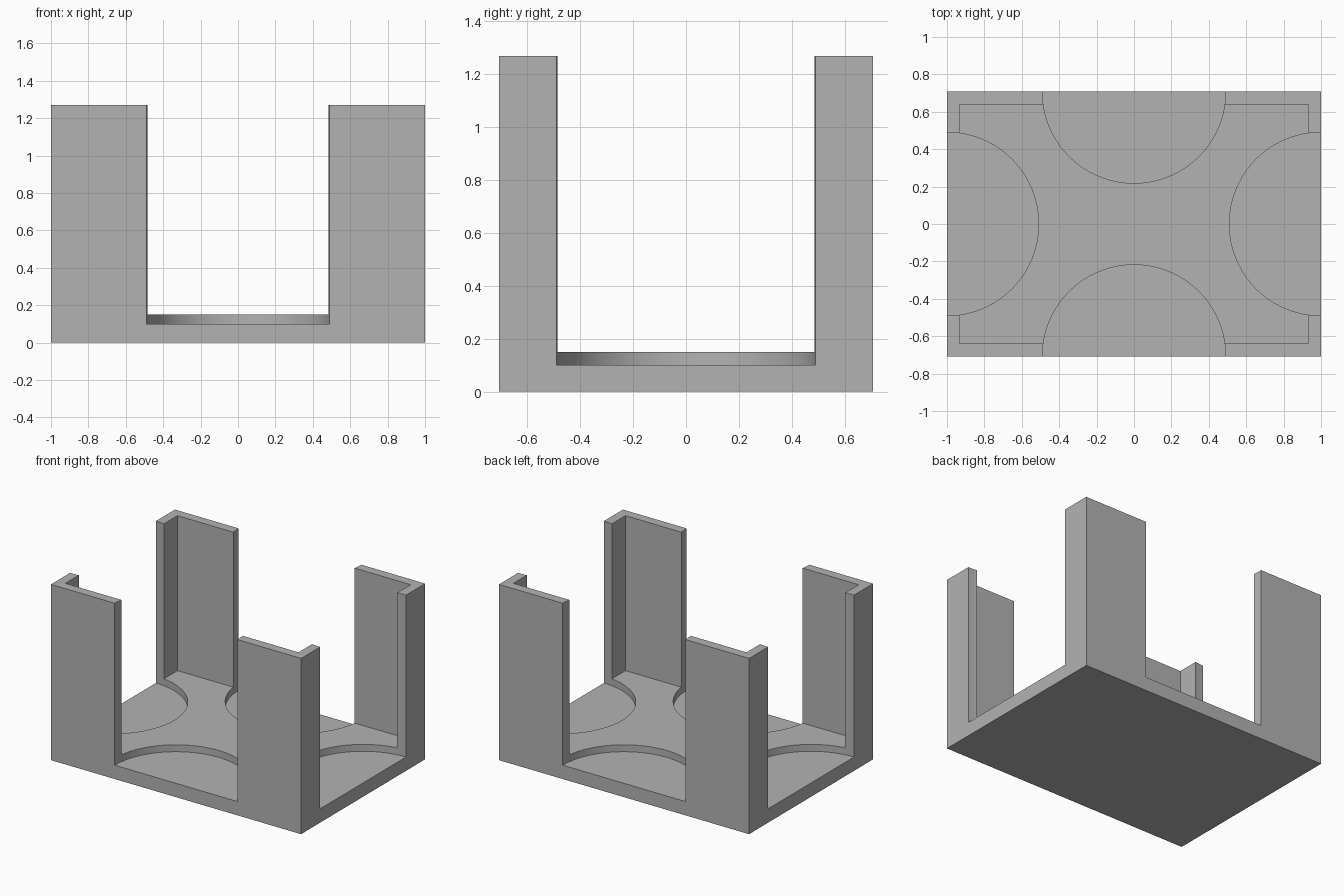
import bpy

default = bpy.data.objects.get("Cube")
if default:
    bpy.data.objects.remove(default, do_unlink=True)

HALF_X, HALF_Y, HEIGHT = 1.0, 0.708, 1.27
WALL, FLOOR, RECESS, RADIUS = 0.068, 0.15, 0.10, 0.49

grey = bpy.data.materials.new("plain grey")
grey.use_nodes = True
colour = (0.45, 0.45, 0.45, 1)
grey.diffuse_color = colour
grey.node_tree.nodes["Principled BSDF"].inputs["Base Color"].default_value = colour


def finish(name):
    obj = bpy.context.object
    obj.name = name
    obj.data.materials.append(grey)
    bpy.ops.object.transform_apply(location=False, rotation=False, scale=True)
    return obj


def box(name, half_x, half_y, z0, z1):
    bpy.ops.mesh.primitive_cube_add(size=2, location=(0, 0, (z0 + z1) / 2))
    bpy.context.object.scale = (half_x, half_y, (z1 - z0) / 2)
    return finish(name)


def cut(target, cutter):
    cutter.hide_render = True
    mod = target.modifiers.new("cut", 'BOOLEAN')
    mod.operation = 'DIFFERENCE'
    mod.solver = 'EXACT'
    mod.object = cutter
    bpy.context.view_layer.objects.active = target
    bpy.ops.object.modifier_apply(modifier=mod.name)
    bpy.data.objects.remove(cutter, do_unlink=True)


# Solid tray block, hollowed by a rectangular pocket
tray = box("card_tray", HALF_X, HALF_Y, 0, HEIGHT)
cut(tray, box("pocket_cutter", HALF_X - WALL, HALF_Y - WALL, FLOOR, HEIGHT + 0.2))

# Round finger notch through the middle of each wall and into the floor
top = HEIGHT + 0.3
for x, y in ((HALF_X, 0), (-HALF_X, 0), (0, HALF_Y), (0, -HALF_Y)):
    bpy.ops.mesh.primitive_cylinder_add(vertices=96, radius=RADIUS, depth=top - RECESS,
                                        location=(x, y, (top + RECESS) / 2))
    cut(tray, finish("notch_cutter"))

# Smooth arcs, sharp edges
bpy.ops.object.select_all(action='DESELECT')
tray.select_set(True)
bpy.context.view_layer.objects.active = tray
bpy.ops.object.shade_smooth_by_angle()
